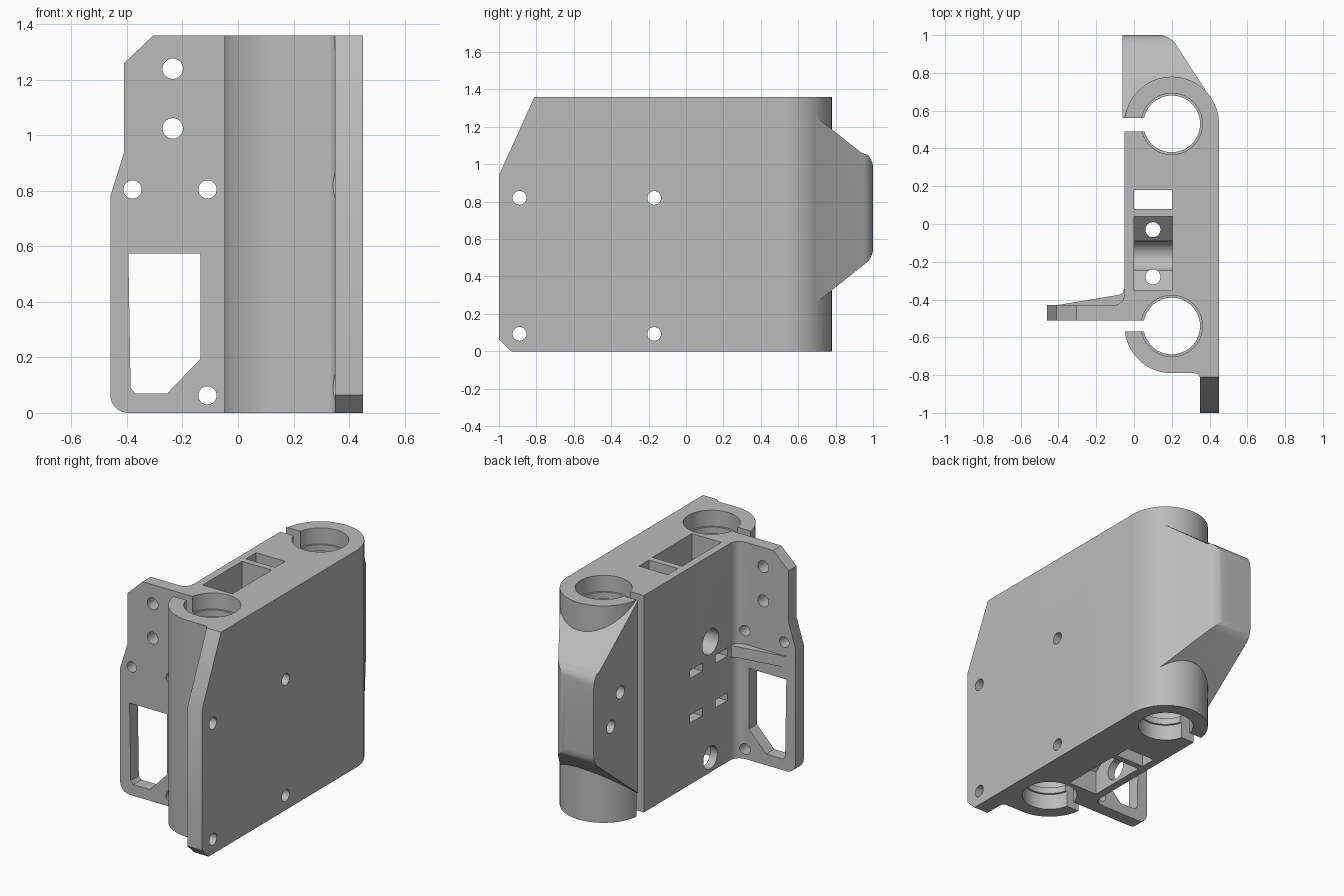
import bpy, bmesh
from math import sin, cos, radians

old = bpy.data.objects.get("Cube")
if old:
    bpy.data.objects.remove(old, do_unlink=True)

H = 1.36                      # full height
BACK, FRONT = (0.2, 0.53), (0.2, -0.54)   # bore centres

grey = bpy.data.materials.new("grey plastic")
grey.use_nodes = True
grey.diffuse_color = (0.5, 0.5, 0.5, 1)
grey.node_tree.nodes["Principled BSDF"].inputs["Base Color"].default_value = (0.5, 0.5, 0.5, 1)


def arc(c, r, a0, a1, n=24):
    angles = [radians(a0 + (a1 - a0) * i / n) for i in range(n + 1)]
    return [(c[0] + r * cos(a), c[1] + r * sin(a)) for a in angles]


def circle(c, r, n=40):
    return arc(c, r, 0, 360, n)[:-1]


def rect(a0, b0, a1, b1):
    return [(a0, b0), (a1, b0), (a1, b1), (a0, b1)]


def prism(name, pts, axis, lo, hi):
    """Extrude a 2D outline along an axis; the outline uses the other two axes in order."""
    place = {"x": lambda p, h: (h, p[0], p[1]),
             "y": lambda p, h: (p[0], h, p[1]),
             "z": lambda p, h: (p[0], p[1], h)}[axis]
    bm = bmesh.new()
    low = [bm.verts.new(place(p, lo)) for p in pts]
    high = [bm.verts.new(place(p, hi)) for p in pts]
    bm.faces.new(low)
    bm.faces.new(high)
    for i in range(len(pts)):
        j = (i + 1) % len(pts)
        bm.faces.new((low[i], low[j], high[j], high[i]))
    bmesh.ops.recalc_face_normals(bm, faces=bm.faces)
    me = bpy.data.meshes.new(name)
    bm.to_mesh(me)
    bm.free()
    me.materials.append(grey)
    ob = bpy.data.objects.new(name, me)
    bpy.context.collection.objects.link(ob)
    return ob


def combine(target, tools, operation):
    """Apply booleans and remove the tool objects."""
    for t in tools:
        m = target.modifiers.new("cut", "BOOLEAN")
        m.operation, m.object, m.solver = operation, t, "EXACT"
    bpy.context.view_layer.update()
    dg = bpy.context.evaluated_depsgraph_get()
    me = bpy.data.meshes.new_from_object(target.evaluated_get(dg))
    target.modifiers.clear()
    target.data = me
    for t in tools:
        bpy.data.objects.remove(t, do_unlink=True)


# Main body with the mounting plate and both bearing housings
outline = [(0.45, -1)] + arc(BACK, 0.25, 0, 180, 40) + arc(FRONT, 0.25, 180, 270) \
    + arc((0.32, -0.82), 0.03, 90, 0, 6) + [(0.35, -1)]
body = prism("carriage_body", outline, "z", 0, H)

# Swollen clamp housing at the back
bulge = prism("clamp_bulge", [(-0.06, 0.53), (-0.06, 1)] + arc((0.13, 0.89), 0.11, 90, 32, 8)
              + [(0.41, 0.66), (0.2, 0.53)], "z", 0, H)
side = prism("bulge_side", [(0.53, H), (0.56, H), (0.94, 1.06)] + arc((0.9, 0.98), 0.1, 45, 0, 5)
             + arc((0.9, 0.55), 0.1, 0, -50, 5) + [(0.56, 0.15), (0.53, 0.15)], "x", -0.2, 0.6)
combine(bulge, [side], "INTERSECT")

# Side flange, its root fillet and its stiffening rib
flange = prism("side_flange", [(0, H), (-0.305, H), (-0.41, 1.26), (-0.41, 0.94), (-0.46, 0.78)]
               + arc((-0.395, 0.065), 0.065, 180, 270, 10) + [(0, 0)], "y", -0.51, -0.43)
fillet = prism("flange_fillet", arc((-0.11, -0.37), 0.06, 270, 360, 10)
               + [(0, -0.37), (0, -0.47), (-0.11, -0.47)], "z", 0, H)
rib = prism("flange_rib", [(-0.41, -0.43), (-0.08, -0.375), (-0.06, -0.365), (-0.05, -0.34),
                           (0, -0.34), (0, -0.47), (-0.41, -0.47)], "z", 0.65, 0.72)
combine(body, [bulge, flange, fillet, rib], "UNION")

cuts = []


def cut(pts, axis, lo, hi):
    cuts.append(prism("cutter", pts, axis, lo, hi))


# Clipped corners of the mounting plate
cut([(-1.1, 0.72), (-0.765, 1.46), (-1.1, 1.46)], "x", 0.3, 0.6)
cut([(-1.1, 0.16), (-1.1, -0.1), (-0.83, -0.1)], "x", 0.3, 0.6)

# Bearing bores with a retaining lip near each end
for c in (BACK, FRONT):
    cut(circle(c, 0.15, 56), "z", -0.1, H + 0.1)
    for lo, hi in ((-0.1, 0.1), (0.14, H - 0.14), (H - 0.1, H + 0.1)):
        cut(circle(c, 0.162, 56), "z", lo, hi)

# Clamp slits
cut(rect(-0.2, 0.49, 0.08, 0.56), "z", -0.1, H + 0.1)
cut(rect(-0.2, -0.57, 0.08, -0.51), "z", -0.1, H + 0.1)

# Belt slot, and belt pockets with sloping ends at the top and bottom
cut(rect(0, 0.08, 0.2, 0.18), "z", -0.1, H + 0.1)
cut([(-0.35, 1.5), (-0.35, 0.94), (-0.155, 0.76), (0.04, 0.94), (0.04, 1.5)], "x", 0, 0.205)
cut([(-0.35, -0.1), (-0.35, 0.15), (-0.155, 0.3), (0.04, 0.15), (0.04, -0.1)], "x", 0, 0.205)

# Vertical screws with nut traps
for y in (-0.03, -0.28):
    cut(circle((0.1, y), 0.04, 24), "z", 0.05, 1.1)
    for z in (0.41, 0.69):
        cut(rect(y - 0.06, z - 0.025, y + 0.06, z + 0.025), "x", -0.1, 0.16)

# Mounting screws with access bores
for z, r in ((0.82, 0.08), (0.093, 0.07)):
    for y in (-0.89, -0.17):
        cut(circle((y, z), 0.037, 28), "x", 0.1, 0.6)
    cut(circle((-0.17, z), r, 36), "x", -0.1, 0.35)
    cut(circle((-0.89, z), 0.09, 36), "x", 0.1, 0.35)

# Clamp screws in the bulge
for y, z in ((0.735, 0.85), (0.83, 0.67)):
    cut(circle((y, z), 0.04, 28), "x", -0.2, 0.2)

# Flange window and holes
cut([(-0.395, 0.575), (-0.135, 0.575), (-0.135, 0.195), (-0.255, 0.07),
     (-0.37, 0.07), (-0.387, 0.09)], "y", -0.6, -0.3)
for x, z, r in ((-0.235, 1.24, 0.037), (-0.235, 1.025, 0.037), (-0.38, 0.805, 0.033),
                (-0.11, 0.805, 0.033), (-0.11, 0.063, 0.033)):
    cut(circle((x, z), r, 28), "y", -0.6, -0.3)

combine(body, cuts, "DIFFERENCE")

# Smooth the round walls, keep edges crisp
bpy.ops.object.select_all(action="DESELECT")
body.select_set(True)
bpy.context.view_layer.objects.active = body
bpy.ops.object.shade_smooth_by_angle(angle=radians(25))
